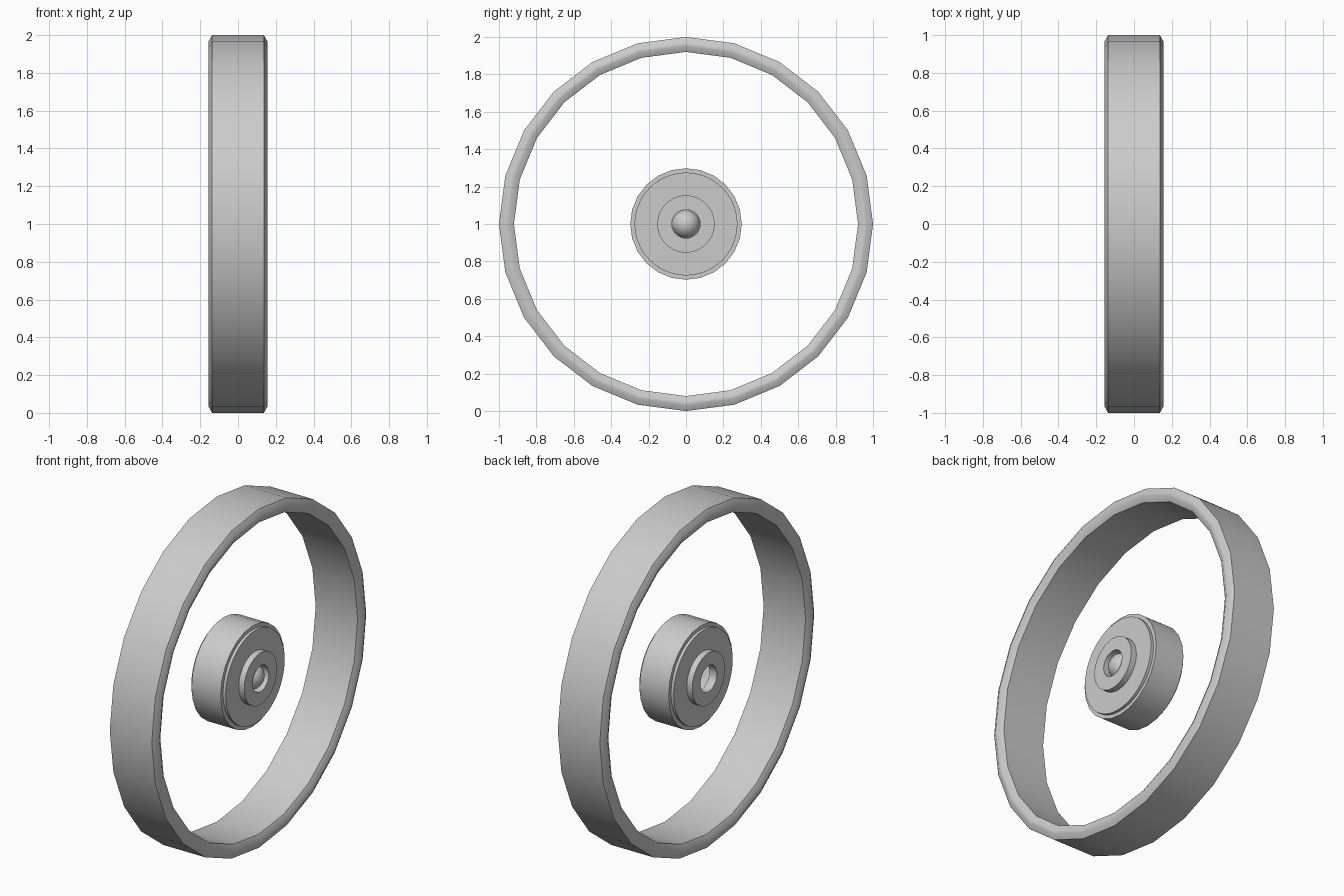
import bpy, bmesh
from math import sin, cos, pi, radians

if "Cube" in bpy.data.objects:
    bpy.data.objects.remove(bpy.data.objects["Cube"])


def revolve(name, profile, sides, closed=False):
    """Spin (x, radius) points about the wheel axle at z = 1."""
    bm = bmesh.new()
    rings = []
    for x, r in profile:
        rings.append([bm.verts.new((x, r * sin(2 * pi * j / sides),
                                    1 + r * cos(2 * pi * j / sides)))
                      for j in range(sides)])
    pairs = list(zip(rings, rings[1:]))
    if closed:
        pairs.append((rings[-1], rings[0]))
    for a, b in pairs:
        for j in range(sides):
            k = (j + 1) % sides
            bm.faces.new((a[j], b[j], b[k], a[k]))
    bmesh.ops.remove_doubles(bm, verts=bm.verts[:], dist=1e-5)
    mesh = bpy.data.meshes.new(name)
    bm.to_mesh(mesh)
    bm.free()
    obj = bpy.data.objects.new(name, mesh)
    bpy.context.collection.objects.link(obj)
    bpy.ops.object.select_all(action='DESELECT')
    obj.select_set(True)
    bpy.context.view_layer.objects.active = obj
    bpy.ops.object.shade_smooth_by_angle(angle=radians(40))
    return obj


def mirrored(half):
    """Complete a -x half profile with its +x reflection."""
    return half + [(-x, r) for x, r in reversed(half)]


# Outer rim: 24-sided band with bevelled lips
revolve("rim", mirrored([(-.137, 1.0)]) +
        [(.155, .968), (.155, .952), (.137, .92),
         (-.137, .92), (-.155, .952), (-.155, .968)], 24, closed=True)

# Hub: outer collar, then stepped core with raised boss and bore openings
revolve("hub_collar", mirrored([(-.095, .27), (-.095, .298)]), 24)
revolve("hub_core", mirrored([(-.10, .076), (-.148, .076), (-.148, .153),
                              (-.112, .153), (-.112, .275)]), 48)

# Rounded axle end set into the +x bore
steps = 10
dome = [(.082 + .075 * sin(pi / 2 * i / steps),
         .075 * cos(pi / 2 * i / steps) if i < steps else 0)
        for i in range(steps + 1)]
revolve("axle_end", dome, 32)
